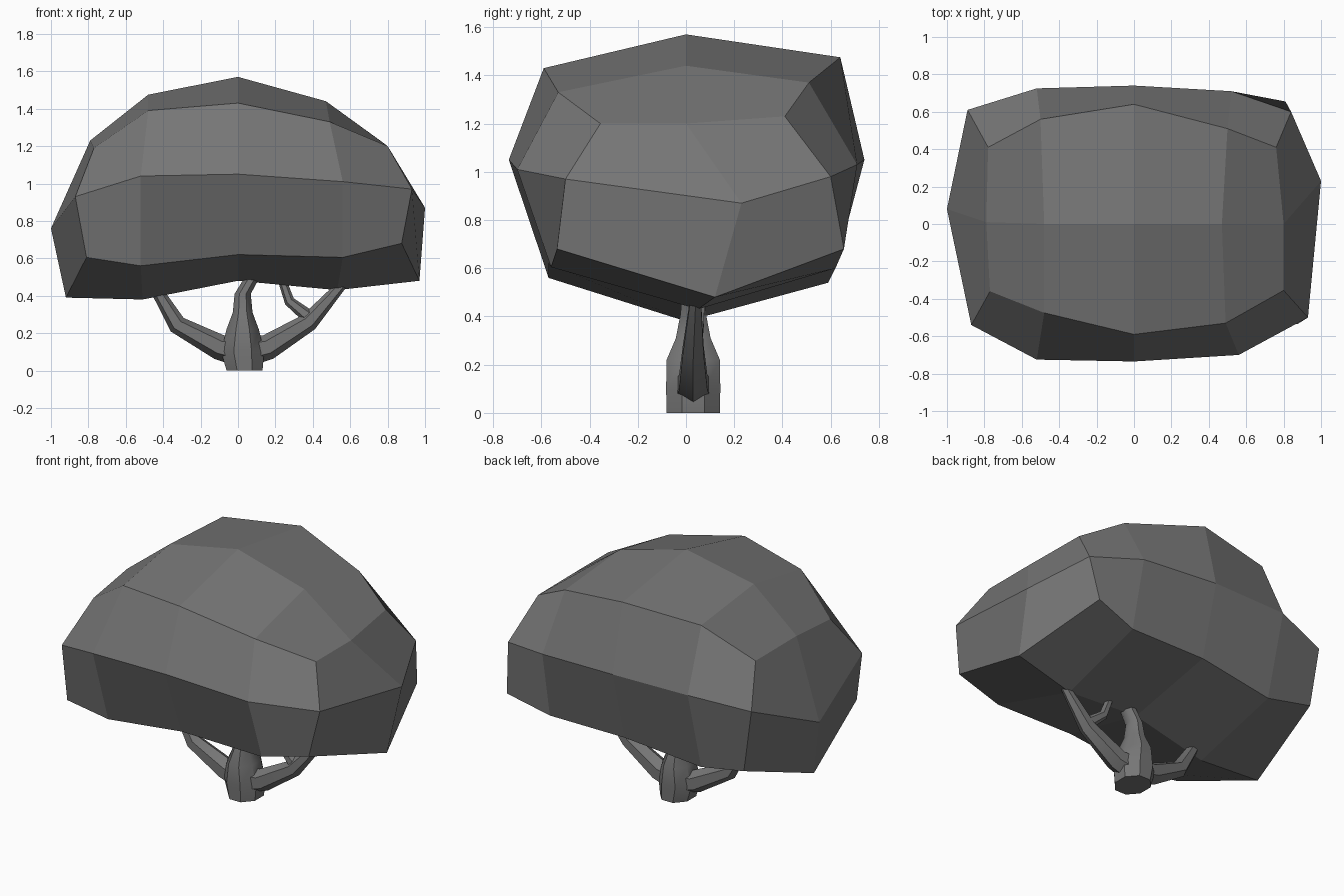
import bpy, bmesh, math
from mathutils import Vector

if "Cube" in bpy.data.objects:
    bpy.data.objects.remove(bpy.data.objects["Cube"])

# Dark grey for every part
grey = bpy.data.materials.new("dark_grey")
grey.diffuse_color = (.18, .18, .18, 1)
grey.use_nodes = True
grey.node_tree.nodes["Principled BSDF"].inputs["Base Color"].default_value = grey.diffuse_color


def finish(name, bm):
    bmesh.ops.recalc_face_normals(bm, faces=bm.faces[:])
    mesh = bpy.data.meshes.new(name)
    bm.to_mesh(mesh)
    bm.free()
    mesh.materials.append(grey)
    ob = bpy.data.objects.new(name, mesh)
    bpy.context.collection.objects.link(ob)
    return ob


def loft(bm, rings):
    """Bridge consecutive closed rings of equal size; returns the vertex rings."""
    vr = [[bm.verts.new(p) for p in r] for r in rings]
    n = len(vr[0])
    for a, b in zip(vr, vr[1:]):
        for i in range(n):
            j = (i + 1) % n
            bm.faces.new((a[i], a[j], b[j], b[i]))
    return vr


# Foliage: five cross-sections left to right. Each runs round from
# top front, top middle, top back, back, bottom back, bottom middle,
# bottom front, front as (x, y, z)
sections = [
    [(-.77, -.36, 1.19), (-.79, .01, 1.23), (-.78, .41, 1.22), (-.89, .61, 1.00),
     (-.83, .60, .60), (-.92, .02, .39), (-.81, -.57, .605), (-.87, -.54, .93)],
    [(-.48, -.475, 1.39), (-.48, 0, 1.475), (-.50, .56, 1.43), (-.52, .725, 1.05),
     (-.52, .59, .54), (-.51, 0, .38), (-.52, -.57, .56), (-.52, -.725, 1.04)],
    [(0, -.59, 1.43), (0, 0, 1.57), (0, .64, 1.475), (0, .74, 1.05),
     (0, .62, .60), (0, .02, .48), (0, -.57, .62), (0, -.735, 1.05)],
    [(.49, -.53, 1.33), (.47, 0, 1.44), (.50, .51, 1.37), (.52, .71, 1.03),
     (.53, .62, .60), (.53, .05, .43), (.56, -.56, .605), (.56, -.70, 1.01)],
    [(.80, -.355, 1.20), (.80, 0, 1.20), (.76, .41, 1.23), (.84, .60, .98),
     (.81, .655, .68), (.97, .12, .48), (.875, -.535, .68), (.93, -.50, .97)],
]
bm = bmesh.new()
rings = loft(bm, sections)
# End caps: four quads round a centre point
for ring, centre in ((rings[0], (-1, .08, .76)), (rings[-1], (1, .23, .87))):
    c = bm.verts.new(centre)
    for i in (1, 3, 5, 7):
        bm.faces.new((ring[i], ring[(i + 1) % 8], ring[(i + 2) % 8], c))
finish("foliage", bm)


# Trunk: eight-sided, tapering and leaning at its tip (x, y, z, rx, ry)
trunk_profile = [(.035, .03, 0, .10, .115), (.025, .03, .10, .12, .117),
                 (.025, .03, .22, .09, .115), (.025, .03, .31, .055, .075),
                 (.025, .03, .41, .045, .055), (.10, .03, .54, .04, .045)]
bm = bmesh.new()
rings = loft(bm, [[(x + rx * math.cos(a) * 1.04, y + ry * math.sin(a) * 1.04, z)
                   for a in (math.tau * (i + .5) / 8 for i in range(8))]
                  for x, y, z, rx, ry in trunk_profile])
bm.faces.new(rings[0])
bm.faces.new(rings[-1])
parts = [finish("trunk", bm)]


def branch(name, path, sides=6):
    """Tapered tube along (x, y, z, radius) points."""
    pts = [Vector(p[:3]) for p in path]
    rings = []
    for i, p in enumerate(pts):
        d = (pts[min(i + 1, len(pts) - 1)] - pts[max(i - 1, 0)]).normalized()
        v = d.cross(Vector((0, 1, 0))).normalized()
        u = v.cross(d)
        r = path[i][3]
        rings.append([p + r * (math.cos(a) * u + math.sin(a) * v)
                      for a in (math.tau * k / sides + math.pi / 2 for k in range(sides))])
    bm = bmesh.new()
    vr = loft(bm, rings)
    bm.faces.new(vr[0])
    bm.faces.new(vr[-1])
    parts.append(finish(name, bm))


# Branches
branch("left_branch", [(.03, .03, .10, .085), (-.10, .03, .125, .068),
                       (-.325, .02, .245, .05), (-.46, .02, .47, .028)])
branch("right_branch", [(.03, .03, .10, .085), (.16, .03, .125, .068),
                        (.38, .03, .26, .05), (.57, .04, .475, .025)])
branch("right_twig", [(.40, .03, .27, .04), (.275, .05, .37, .028),
                      (.23, .06, .50, .022)])

for ob in parts:
    bpy.context.view_layer.objects.active = ob
    ob.select_set(True)
bpy.ops.object.shade_smooth_by_angle(angle=math.radians(40))
